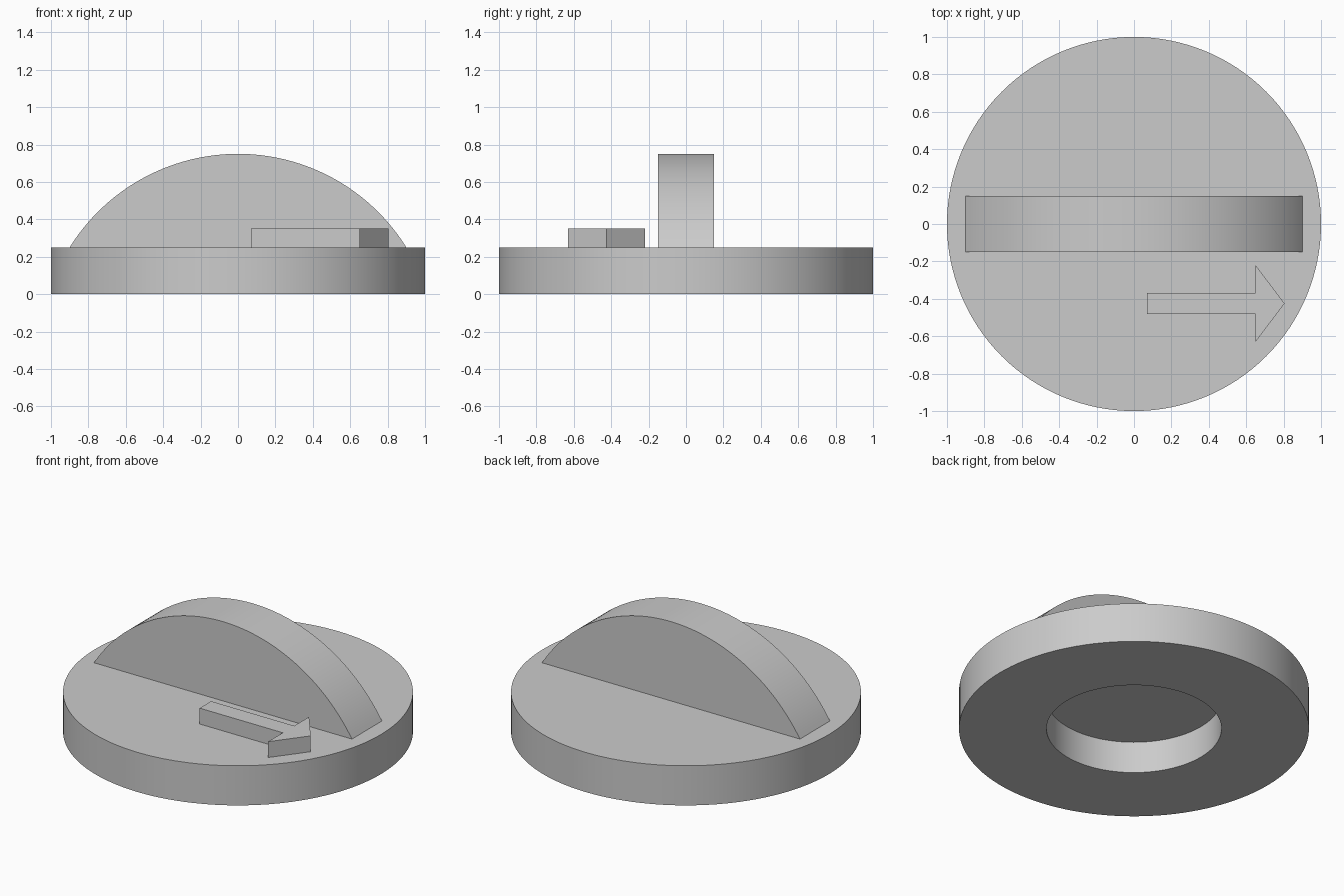
import bpy, bmesh, math
from mathutils import Vector

cube = bpy.data.objects.get("Cube")
if cube:
    bpy.data.objects.remove(cube, do_unlink=True)

grey = bpy.data.materials.new("plain grey")
COLOUR = (0.6, 0.6, 0.6, 1)
grey.diffuse_color = COLOUR
grey.use_nodes = True
grey.node_tree.nodes["Principled BSDF"].inputs["Base Color"].default_value = COLOUR

SEGMENTS = 128
TOP = 0.25      # top of the disc
SINK = 0.02     # overlap of raised parts into the disc


def finish(name, bm):
    """Turn a bmesh into a smooth-by-angle object."""
    bmesh.ops.recalc_face_normals(bm, faces=bm.faces)
    mesh = bpy.data.meshes.new(name)
    bm.to_mesh(mesh)
    bm.free()
    mesh.materials.append(grey)
    obj = bpy.data.objects.new(name, mesh)
    bpy.context.collection.objects.link(obj)
    bpy.ops.object.select_all(action='DESELECT')
    obj.select_set(True)
    bpy.context.view_layer.objects.active = obj
    bpy.ops.object.shade_smooth_by_angle(angle=math.radians(30))
    return obj


def prism(name, outline, direction):
    """Extrude a closed outline along a direction."""
    bm = bmesh.new()
    face = bm.faces.new([bm.verts.new(p) for p in outline])
    out = bmesh.ops.extrude_face_region(bm, geom=[face], use_keep_orig=True)
    verts = [g for g in out["geom"] if isinstance(g, bmesh.types.BMVert)]
    bmesh.ops.translate(bm, verts=verts, vec=Vector(direction))
    return finish(name, bm)


# Disc with a round blind recess underneath, turned from a profile
profile = [(0, 0.2), (0.5, 0.2), (0.5, 0), (1, 0), (1, TOP), (0, TOP)]
bm = bmesh.new()
verts = [bm.verts.new((r, 0, z)) for r, z in profile]
edges = [bm.edges.new(pair) for pair in zip(verts, verts[1:])]
bmesh.ops.spin(bm, geom=verts + edges, cent=(0, 0, 0), axis=(0, 0, 1),
               angle=math.tau, steps=SEGMENTS, use_merge=True)
bmesh.ops.remove_doubles(bm, verts=bm.verts, dist=0.0001)
finish("disc_base", bm)

# Upright grip: a circular segment extruded through its thickness
half_width, rise, half_depth = 0.9, 0.5, 0.15
radius = (half_width ** 2 + rise ** 2) / (2 * rise)
centre_z = TOP + rise - radius
sweep = math.asin(half_width / radius)
arc = []
for i in range(SEGMENTS // 2 + 1):
    a = sweep * (4 * i / SEGMENTS - 1)
    arc.append((radius * math.sin(a), -half_depth, centre_z + radius * math.cos(a)))
feet = [(s * half_width, -half_depth, TOP - SINK) for s in (1, -1)]
prism("grip", arc + feet, (0, 2 * half_depth, 0))

# Raised direction arrow, mirrored about its own centre line
arrow_y = -0.425
side = [(0.07, 0.057), (0.65, 0.057), (0.65, 0.205)]
shape = side + [(0.805, 0)] + [(x, -y) for x, y in reversed(side)]
prism("arrow", [(x, arrow_y + y, TOP - SINK) for x, y in shape], (0, 0, 0.1 + SINK))
